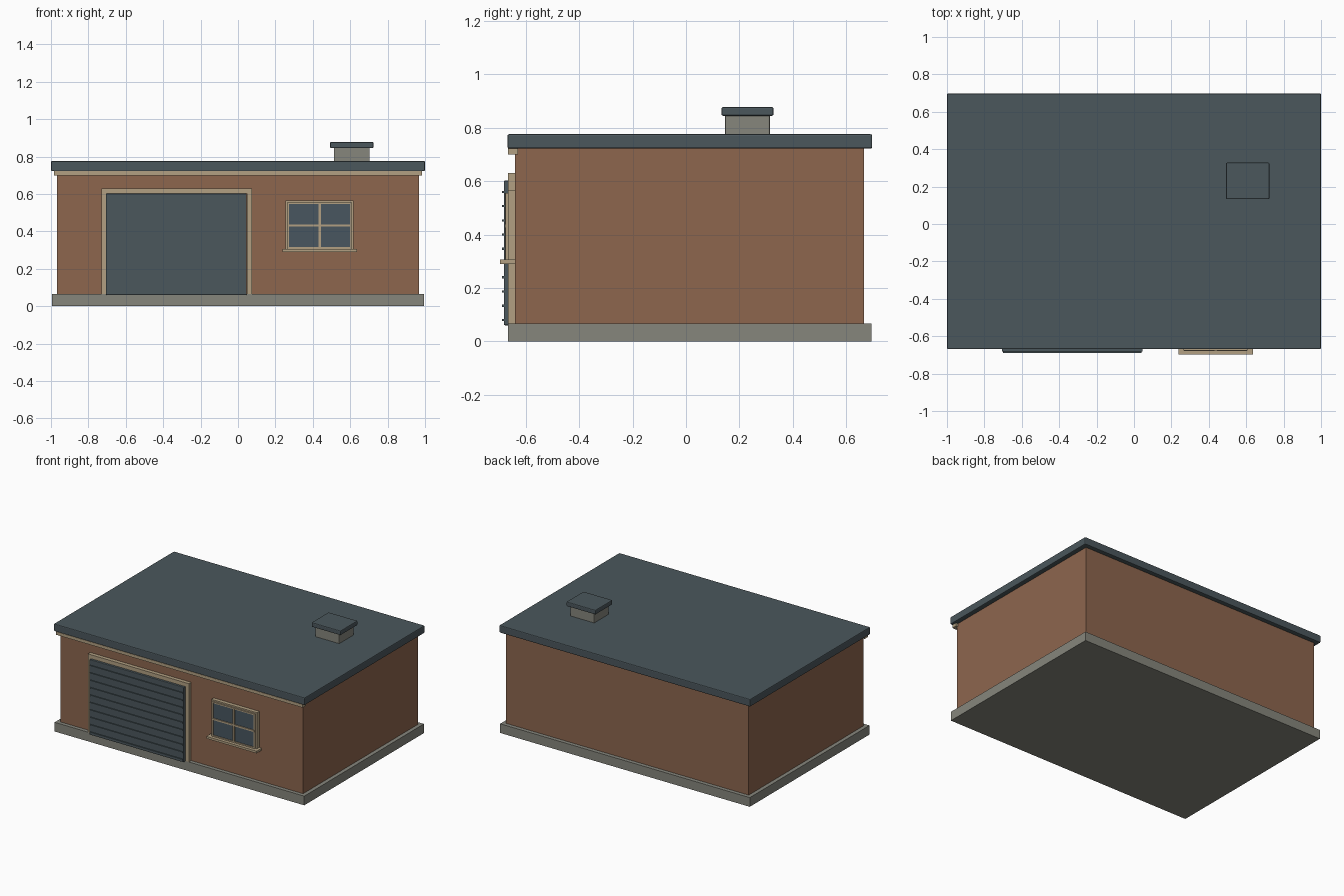
import bpy

cube = bpy.data.objects.get("Cube")
if cube:
    bpy.data.objects.remove(cube, do_unlink=True)


def material(name, color):
    m = bpy.data.materials.new(name)
    m.use_nodes = True
    m.diffuse_color = (*color, 1)
    bsdf = next(n for n in m.node_tree.nodes if n.type == "BSDF_PRINCIPLED")
    bsdf.inputs["Base Color"].default_value = (*color, 1)
    return m


BRICK = material("brick", (0.266, 0.133, 0.076))
CONCRETE = material("concrete", (0.238, 0.238, 0.202))
SLATE = material("slate", (0.070, 0.095, 0.107))
TRIM = material("tan trim", (0.445, 0.352, 0.223))
GLASS = material("window glass", (0.066, 0.093, 0.115))


def box(name, x, y, z, mat, bevel=0.0):
    """Box spanning the given (min, max) range on each axis."""
    bpy.ops.mesh.primitive_cube_add(size=1)
    ob = bpy.context.object
    ob.name = name
    spans = (x, y, z)
    ob.location = [(a + b) / 2 for a, b in spans]
    ob.scale = [b - a for a, b in spans]
    bpy.ops.object.transform_apply(location=False, rotation=False, scale=True)
    ob.data.materials.append(mat)
    if bevel:
        mod = ob.modifiers.new("bevel", "BEVEL")
        mod.width = bevel
        mod.segments = 2
    return ob


def surround(name, x, y, z, width, mat, bottom=True):
    """Frame of boxes around an opening, with x and z the outer ranges."""
    box(name + "_left", (x[1] - width, x[1]), y, z, mat)
    box(name + "_right", (x[0], x[0] + width), y, z, mat)
    inner = (x[0] + width, x[1] - width)
    box(name + "_top", inner, y, (z[1] - width, z[1]), mat)
    if bottom:
        box(name + "_bottom", inner, y, (z[0], z[0] + width), mat)


# Building shell
FRONT = -0.64
box("foundation_slab", (-0.995, 0.995), (-0.667, 0.695), (0, 0.066), CONCRETE)
box("walls", (-0.967, 0.967), (FRONT, 0.667), (0.066, 0.722), BRICK)
box("roof", (-1, 1), (-0.669, 0.698), (0.722, 0.776), SLATE, 0.006)
box("front_fascia", (-0.983, 0.983), (-0.667, FRONT + 0.01), (0.7, 0.722), TRIM)

# Garage door with horizontal ribs
surround("door_frame", (-0.73, 0.075), (-0.667, FRONT), (0.066, 0.63), 0.028, TRIM, False)
box("garage_door", (-0.706, 0.046), (-0.683, FRONT), (0.06, 0.602), SLATE, 0.004)
for i in range(10):
    z = 0.08 + 0.0533 * i
    box(f"door_rib_{i + 1}", (-0.7, 0.04), (-0.69, -0.68), (z - 0.004, z + 0.004), SLATE)

# Window
surround("window_frame", (0.254, 0.618), (-0.667, FRONT), (0.303, 0.566), 0.016, TRIM)
box("window_pane", (0.266, 0.606), (-0.671, FRONT), (0.313, 0.554), GLASS)
surround("window_sash", (0.264, 0.608), (-0.677, -0.667), (0.307, 0.556), 0.009, TRIM)
box("window_mullion", (0.43, 0.444), (-0.679, -0.66), (0.31, 0.555), TRIM)
box("window_transom", (0.268, 0.604), (-0.678, -0.66), (0.426, 0.438), TRIM)
box("window_sill", (0.237, 0.637), (-0.698, FRONT), (0.29, 0.306), TRIM)

# Roof vent
box("vent_body", (0.512, 0.704), (0.147, 0.314), (0.77, 0.85), CONCRETE, 0.004)
box("vent_cap", (0.492, 0.724), (0.133, 0.328), (0.845, 0.878), SLATE, 0.006)
